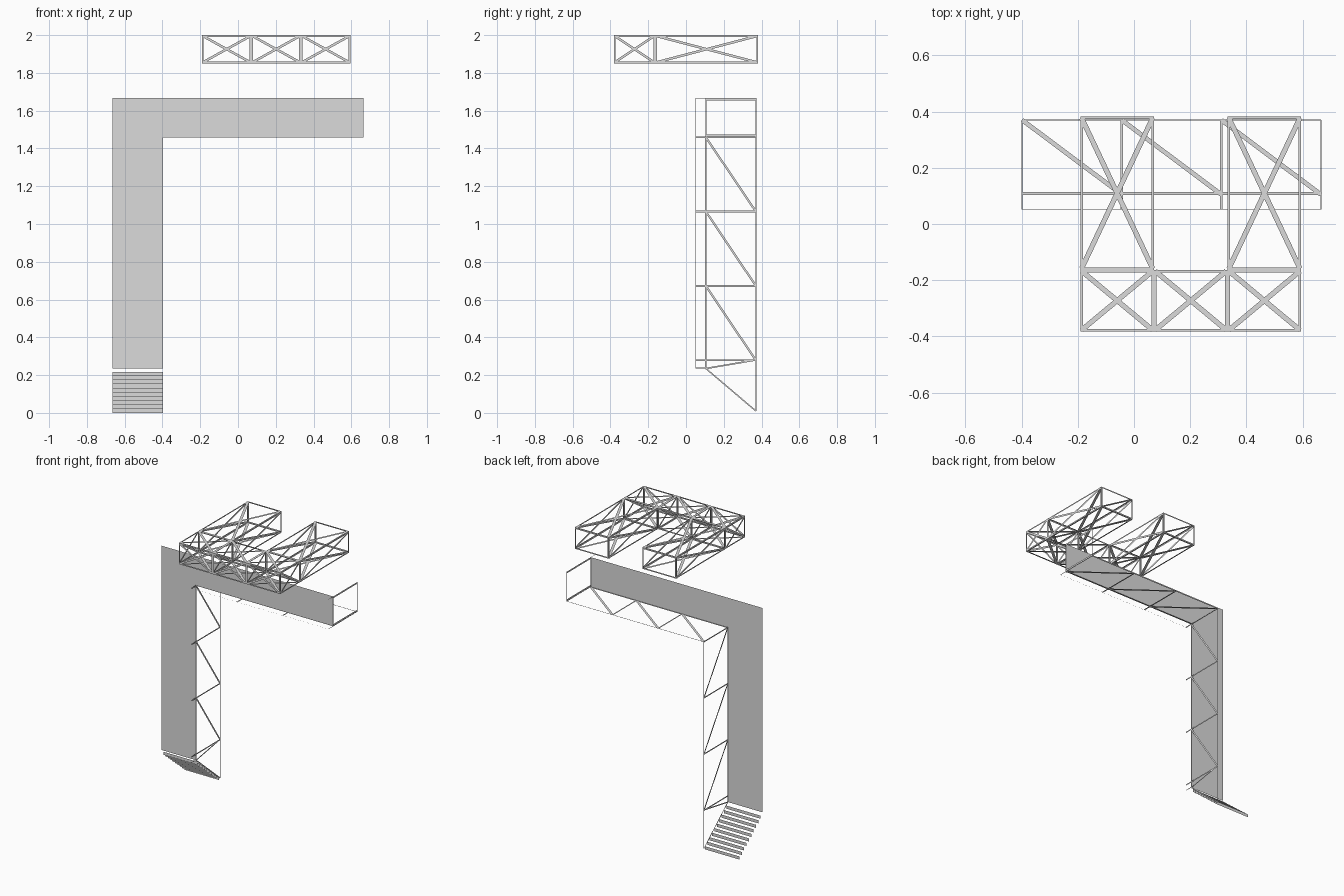
import bpy, bmesh
from mathutils import Vector

cube = bpy.data.objects.get("Cube")
if cube:
    bpy.data.objects.remove(cube)

GREY = (0.71, 0.71, 0.71, 1)
mat = bpy.data.materials.new("plain_grey")
mat.use_nodes = True
mat.diffuse_color = GREY
mat.node_tree.nodes["Principled BSDF"].inputs["Base Color"].default_value = GREY

X, Y, Z = Vector((1, 0, 0)), Vector((0, 1, 0)), Vector((0, 0, 1))
LEFT, INNER, RIGHT = -0.665, -0.398, 0.665  # wall extents in x
LIP, WALL, BACK = 0.052, 0.105, 0.37        # depths in y
BASE, BEAM, TOP = 0.235, 1.459, 1.667       # heights


def finish(name, bm):
    mesh = bpy.data.meshes.new(name)
    bm.to_mesh(mesh)
    bm.free()
    mesh.materials.append(mat)
    obj = bpy.data.objects.new(name, mesh)
    bpy.context.collection.objects.link(obj)


def sheet(bm, points):
    bm.faces.new([bm.verts.new(p) for p in points])


def bar(bm, a, b, width, normal):
    """Flat strip from a to b, lying in the plane that faces normal."""
    a, b = Vector(a), Vector(b)
    side = (b - a).cross(normal).normalized() * width / 2
    sheet(bm, (a - side, a + side, b + side, b - side))


# L-shaped wall panel
bm = bmesh.new()
outline = [(LEFT, BASE), (INNER, BASE), (INNER, BEAM),
           (RIGHT, BEAM), (RIGHT, TOP), (LEFT, TOP)]
sheet(bm, [(x, WALL, z) for x, z in outline])
finish("wall_panel", bm)

# Stair risers stepping down behind the leg
bm = bmesh.new()
steps, rise = 10, 0.0217
for i in range(steps):
    y, z = 0.122 + 0.0262 * i, 0.217 - rise * i
    sheet(bm, [(LEFT, y, z - rise), (INNER, y, z - rise),
               (INNER, y, z), (LEFT, y, z)])
finish("stair_risers", bm)

# Flat truss beside the leg
bm = bmesh.new()


def leg(y0, z0, y1, z1, width):
    bar(bm, (INNER, y0, z0), (INNER, y1, z1), width, X)


leg(WALL, BASE, WALL, BEAM, 0.007)
leg(BACK, 0.01, BACK, BEAM, 0.004)
leg(LIP, BASE, LIP, BEAM, 0.001)
leg(LIP, BASE + 0.003, WALL, BASE + 0.003, 0.005)
leg(WALL, BASE, BACK, 0.28, 0.008)
leg(WALL, BASE, BACK, 0.01, 0.007)
levels = [0.278, 0.672, 1.066, BEAM]
for z in levels:
    leg(LIP, z, BACK, z, 0.009)
for low, high in zip(levels, levels[1:]):
    leg(WALL, high, BACK, low, 0.011)
finish("leg_truss", bm)

# Flat truss under the horizontal beam
bm = bmesh.new()


def under(x0, y0, x1, y1, width):
    bar(bm, (x0, y0, BEAM), (x1, y1, BEAM), width, Z)


under(INNER, WALL + 0.004, RIGHT, WALL + 0.004, 0.011)
under(INNER, BACK, RIGHT, BACK, 0.005)
under(INNER, LIP, RIGHT, LIP, 0.001)
bay = (RIGHT - INNER) / 3
for i in range(4):
    x = INNER + bay * i
    under(x, LIP, x, BACK, 0.01 if i in (1, 2) else 0.004)
    if i < 3:
        under(x, BACK, x + bay, WALL, 0.016)
finish("beam_truss", bm)

# Open frame closing the beam end
bm = bmesh.new()
for z in (BEAM + 0.008, TOP - 0.006):
    bar(bm, (RIGHT, WALL, z), (RIGHT, BACK, z), 0.012, X)
for y, width in ((WALL, 0.006), (BACK, 0.004), (LIP, 0.001)):
    bar(bm, (RIGHT, y, BEAM), (RIGHT, y, TOP), width, X)
bar(bm, (RIGHT, LIP, TOP - 0.001), (RIGHT, WALL, TOP - 0.001), 0.002, X)
finish("end_frame", bm)

# Overhead lattice boxes: each side is a flat frame with an optional cross
FLOOR, ROOF, W = 1.851, 2.0, 0.009


def frame(bm, corner, u, v, cross):
    """Flat rectangular frame spanned by u and v, braced with width cross."""
    normal = u.cross(v).normalized()
    du, dv = u.normalized() * W / 2, v.normalized() * W / 2
    for d, e in ((dv, u), (v - dv, u), (du, v), (u - du, v)):
        bar(bm, corner + d, corner + d + e, W, normal)
    if cross:
        a, b = corner + du + dv, corner + u + v - du - dv
        c, d = corner + u - du + dv, corner + v + du - dv
        bar(bm, a, b, cross, normal)
        bar(bm, c, d, cross, normal)


def lattice(name, x0, x1, y0, y1, front_brace):
    bm = bmesh.new()
    low = Vector((x0, y0, FLOOR))
    wide, deep, tall = X * (x1 - x0), Y * (y1 - y0), Z * (ROOF - FLOOR)
    for shift in (Vector(), tall):
        frame(bm, low + shift, wide, deep, 0.018)
    for shift in (Vector(), wide):
        frame(bm, low + shift, deep, tall, 0.013)
    frame(bm, low, wide, tall, front_brace)
    frame(bm, low + deep, wide, tall, 0)
    finish(name, bm)


cell, start = 0.262, -0.191
for i, place in enumerate(("right", "middle", "left")):
    x = start + cell * i
    lattice("lattice_front_" + place, x, x + cell, -0.382, -0.163, 0.013)
    if place != "middle":
        lattice("lattice_arm_" + place, x, x + cell, -0.163, 0.382, 0)
